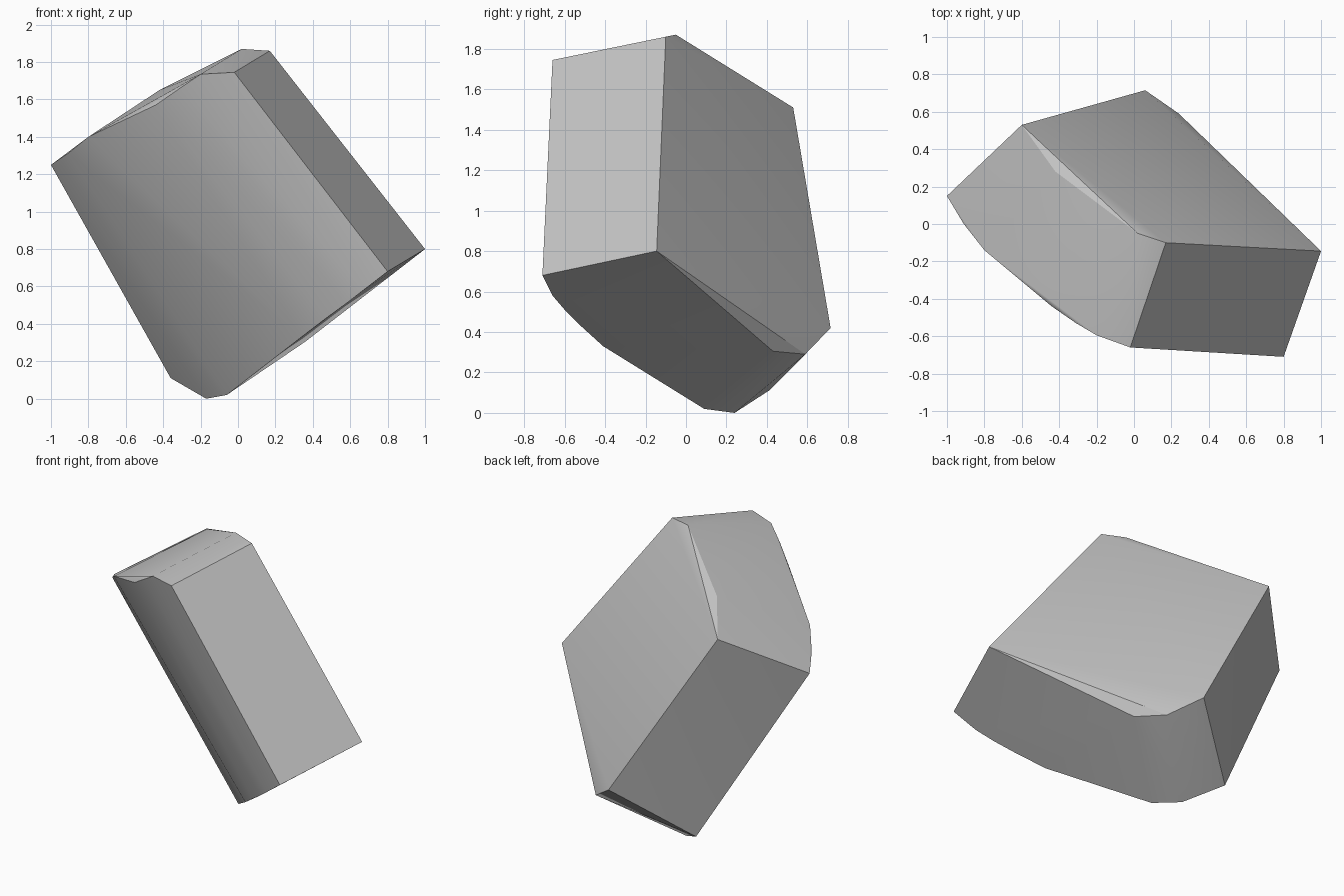
import bpy
import bmesh
import math
from mathutils import Vector

default_cube = bpy.data.objects.get("Cube")
if default_cube:
    bpy.data.objects.remove(default_cube, do_unlink=True)


def make_material(name, colour):
    material = bpy.data.materials.new(name)
    material.use_nodes = True
    material.diffuse_color = colour
    shader = material.node_tree.nodes["Principled BSDF"]
    shader.inputs["Base Color"].default_value = colour
    return material


def make_convex_block(name, outlines, material):
    """Wrap a tight convex skin around the given outlines."""
    bm = bmesh.new()
    for outline in outlines:
        for point in outline:
            bm.verts.new(Vector(point))
    hull = bmesh.ops.convex_hull(bm, input=bm.verts[:])
    spare = [v for v in bm.verts if not v.link_faces]
    bmesh.ops.delete(bm, geom=spare, context="VERTS")
    bmesh.ops.dissolve_limit(bm, angle_limit=math.radians(1),
                             verts=bm.verts[:], edges=bm.edges[:])
    bmesh.ops.recalc_face_normals(bm, faces=bm.faces[:])

    mesh = bpy.data.meshes.new(name)
    bm.to_mesh(mesh)
    bm.free()
    mesh.materials.append(material)
    block = bpy.data.objects.new(name, mesh)
    bpy.context.collection.objects.link(block)

    # Soft curved sides, crisp broken edges
    bpy.ops.object.select_all(action="DESELECT")
    block.select_set(True)
    bpy.context.view_layer.objects.active = block
    bpy.ops.object.shade_smooth_by_angle(angle=math.radians(30))
    return block


# Outline of the upper broken end, from the left round the front to the back
upper_end = [
    (-1, .15, 1.25), (-.91, 0, 1.31), (-.8, -.14, 1.4),
    (-.44, -.44, 1.57), (-.31, -.53, 1.66), (-.2, -.595, 1.735),
    (-.02, -.66, 1.745), (.17, -.1, 1.86), (.02, -.05, 1.87),
    (-.42, .28, 1.65), (-.6, .53, 1.51),
]

# Lower end: rounded front edge, then the chipped foot and the back corners
lower_front_edge = [
    (.8, -.71, .68), (.67, -.66, .58), (.58, -.6, .51),
    (.47, -.52, .43), (.34, -.41, .33),
]
chipped_foot = [(-.06, .09, .02), (-.17, .24, 0), (-.36, .41, .11)]
lower_back_edge = [
    (.06, .715, .42), (.24, .59, .29), (.36, .43, .305), (1, -.145, .8),
]

stone_grey = make_material("stone grey", (.54, .54, .54, 1))
make_convex_block(
    "stone_block",
    [upper_end, lower_front_edge, chipped_foot, lower_back_edge],
    stone_grey,
)
